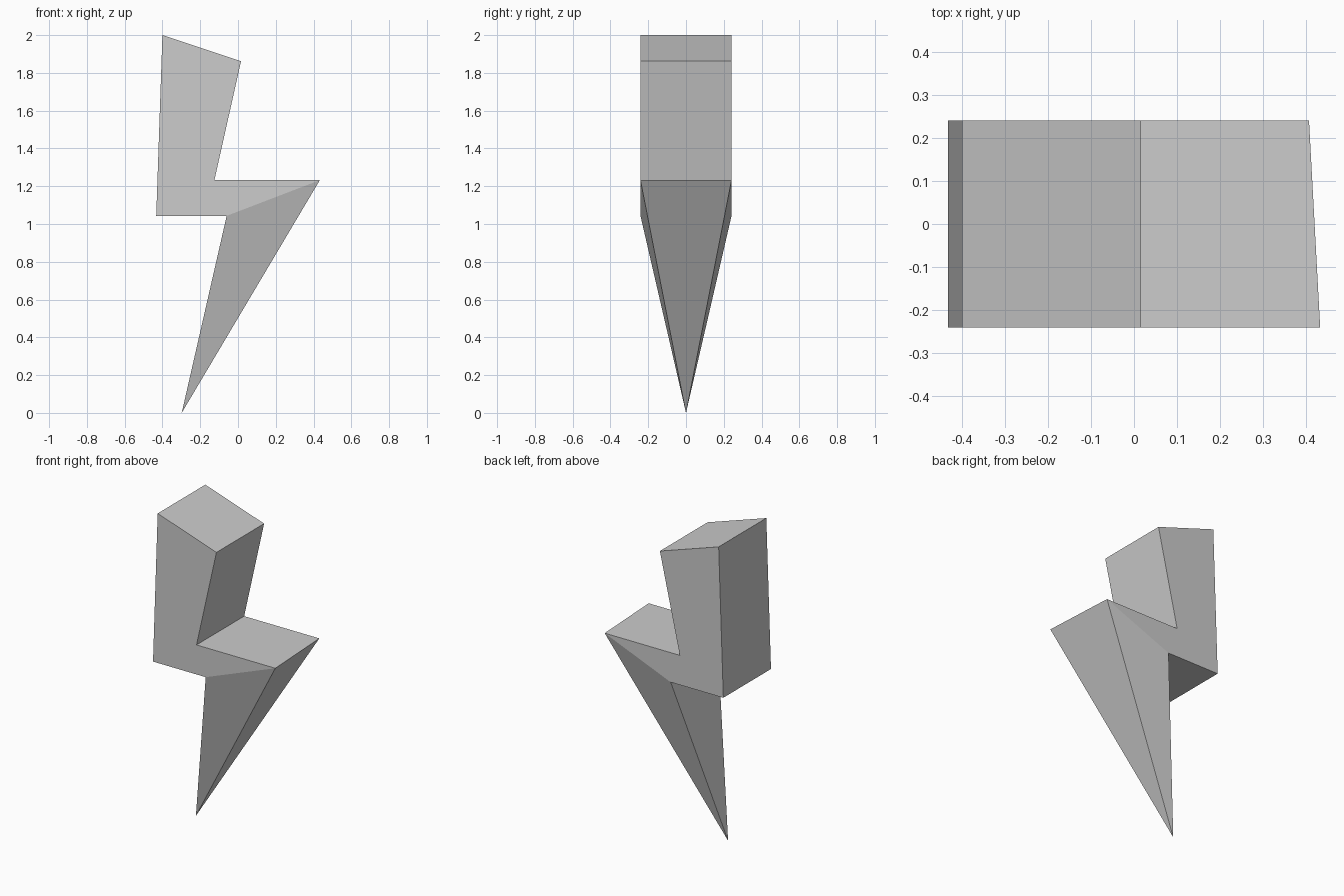
import bpy

cube = bpy.data.objects.get("Cube")
if cube:
    bpy.data.objects.remove(cube, do_unlink=True)

# Single plain grey colour
grey = bpy.data.materials.new("light_grey")
grey.use_nodes = True
colour = (0.604, 0.604, 0.604, 1)
grey.diffuse_color = colour
grey.node_tree.nodes["Principled BSDF"].inputs["Base Color"].default_value = colour

# Bolt outline seen from the front (x, z), upper block and side step
half_depth = 0.241
outline = [(-0.40, 2.0), (-0.433, 1.043), (-0.06, 1.043),
           (0.433, 1.232), (-0.125, 1.232), (0.016, 1.862)]
count = len(outline)
elbow, corner = 2, 3
front = [(x, -half_depth, z) for x, z in outline]
back = [(x, half_depth, z) for x, z in outline]
back[corner] = (0.407, half_depth, 1.232)
tip = 2 * count

# Front and back faces, split into an upper block and a step
faces = []
for base, order in ((0, 1), (count, -1)):
    for loop in ((0, 1, 4, 5), (1, 2, 3, 4)):
        faces.append([base + i for i in loop][::order])

# Walls around the outline, open where the spike joins
for i in range(count):
    j = (i + 1) % count
    if i != elbow:
        faces.append([j, i, count + i, count + j])

# Four-sided spike narrowing to the tip
ring = [elbow, corner, count + corner, count + elbow]
for i in range(4):
    faces.append([ring[(i + 1) % 4], ring[i], tip])

mesh = bpy.data.meshes.new("bolt")
mesh.from_pydata(front + back + [(-0.298, 0, 0)], [], faces)
mesh.materials.append(grey)
mesh.update()
bolt = bpy.data.objects.new("bolt", mesh)
bpy.context.collection.objects.link(bolt)

# Consistent outward normals
import bmesh
bm = bmesh.new()
bm.from_mesh(mesh)
bmesh.ops.recalc_face_normals(bm, faces=bm.faces)
bm.to_mesh(mesh)
bm.free()
